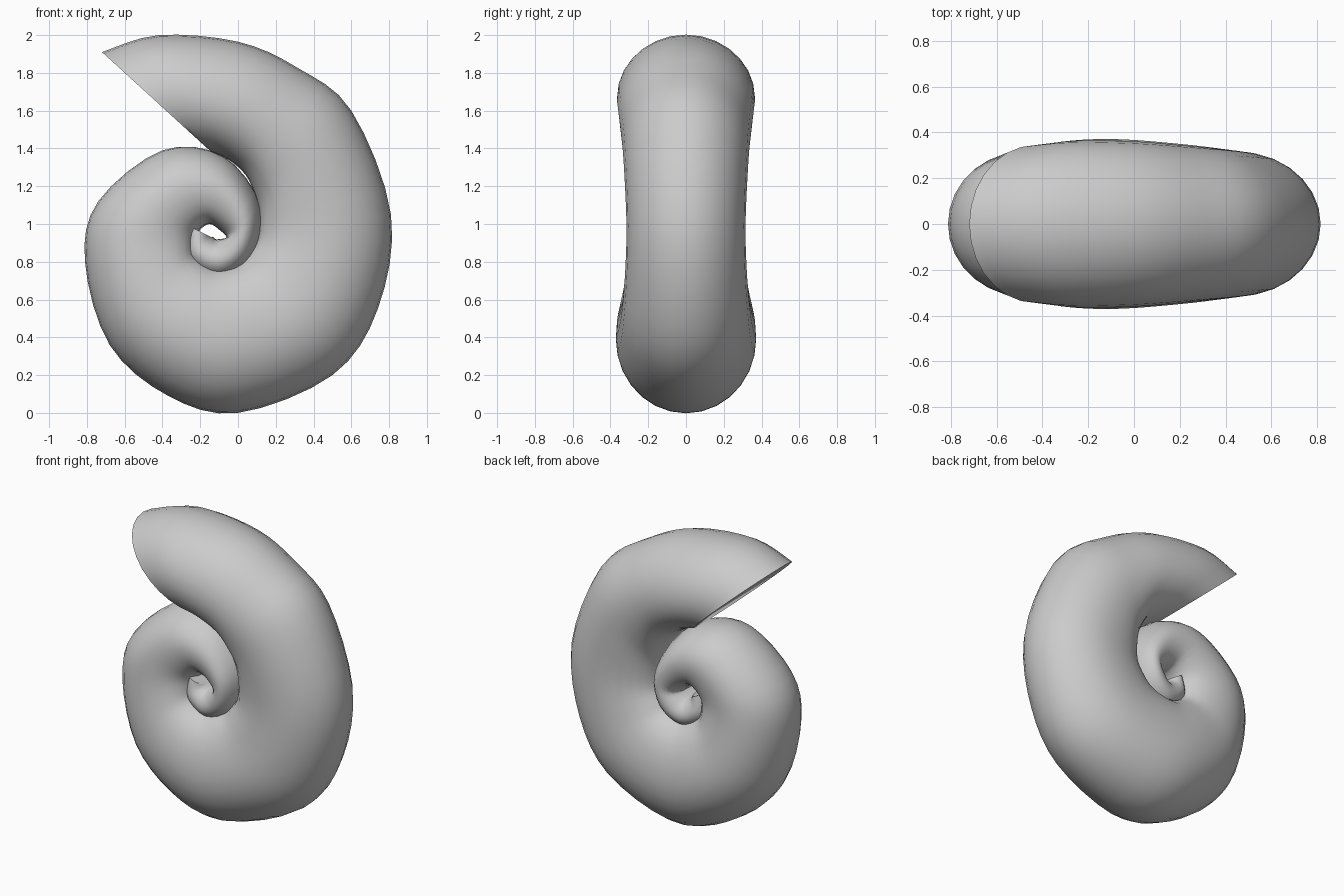
import bpy, bmesh
from math import cos, sin, pi, radians
from mathutils import Vector

if "Cube" in bpy.data.objects:
    bpy.data.objects.remove(bpy.data.objects["Cube"])

SIDES, STEPS = 28, 4

# Sections from the mouth inwards: outer x,z, inner x,z, half width, inner bluntness
sections = [
    (-.72, 1.91, -.14, 1.38, .345, 1.0),
    (-.42, 2.00, -.05, 1.34, .365, 1.0),
    (.00, 1.965, .04, 1.26, .36, 1.0),
    (.31, 1.83, .09, 1.15, .345, .9),
    (.60, 1.60, .11, 1.05, .33, .7),
    (.81, 1.05, .10, .92, .315, .55),
    (.74, .55, .05, .85, .325, .55),
    (.50, .20, .00, .80, .345, .55),
    (.00, .00, -.10, .78, .37, .6),
    (-.37, .09, -.17, .80, .365, .6),
    (-.68, .36, -.22, .85, .335, .6),
    (-.81, .80, -.22, .92, .305, .6),
    (-.74, 1.12, -.20, .97, .295, .6),
    (-.40, 1.39, -.15, 1.00, .285, .6),
    (-.08, 1.36, -.10, .97, .275, .6),
    (.12, 1.10, -.06, .93, .27, .6),
    (.09, .82, -.10, .92, .26, .6),
    (-.10, .69, -.12, .92, .24, .6),
    (-.29, .80, -.13, .93, .22, .6),
    (-.28, 1.0, -.14, .93, .2, .6),
]


def spline(a, b, c, d, t):
    return [.5 * (2*q + (r-p)*t + (2*p-5*q+4*r-s)*t*t + (3*q-p-3*r+s)*t**3)
            for p, q, r, s in zip(a, b, c, d)]


def ring(bm, s):
    outer, inner = Vector((s[0], 0, s[1])), Vector((s[2], 0, s[3]))
    mid, half = (outer + inner) / 2, (outer - inner) / 2
    verts = []
    for i in range(SIDES):
        a = 2 * pi * i / SIDES
        power = 1.0 if cos(a) >= 0 else s[5]
        y = s[4] * abs(sin(a)) ** power * (1 if sin(a) >= 0 else -1)
        verts.append(bm.verts.new(mid + half * cos(a) + Vector((0, y, 0))))
    return verts


# Coiled shell swept along the spiral
bm = bmesh.new()
rings = []
n = len(sections)
for k in range(n - 1):
    pts = [sections[min(max(k + j, 0), n - 1)] for j in (-1, 0, 1, 2)]
    for t in range(STEPS):
        rings.append(ring(bm, spline(*pts, t / STEPS)))
rings.append(ring(bm, sections[-1]))
for r0, r1 in zip(rings, rings[1:]):
    for i in range(SIDES):
        j = (i + 1) % SIDES
        bm.faces.new((r0[i], r0[j], r1[j], r1[i]))

# Closed mouth and inner end
bm.faces.new(rings[0])
bm.faces.new(rings[-1])
bmesh.ops.recalc_face_normals(bm, faces=bm.faces[:])

mesh = bpy.data.meshes.new("coiled_shell")
bm.to_mesh(mesh)
bm.free()
shell = bpy.data.objects.new("coiled_shell", mesh)
bpy.context.collection.objects.link(shell)
bpy.context.view_layer.objects.active = shell
shell.select_set(True)
bpy.ops.object.shade_smooth_by_angle(angle=radians(50))
